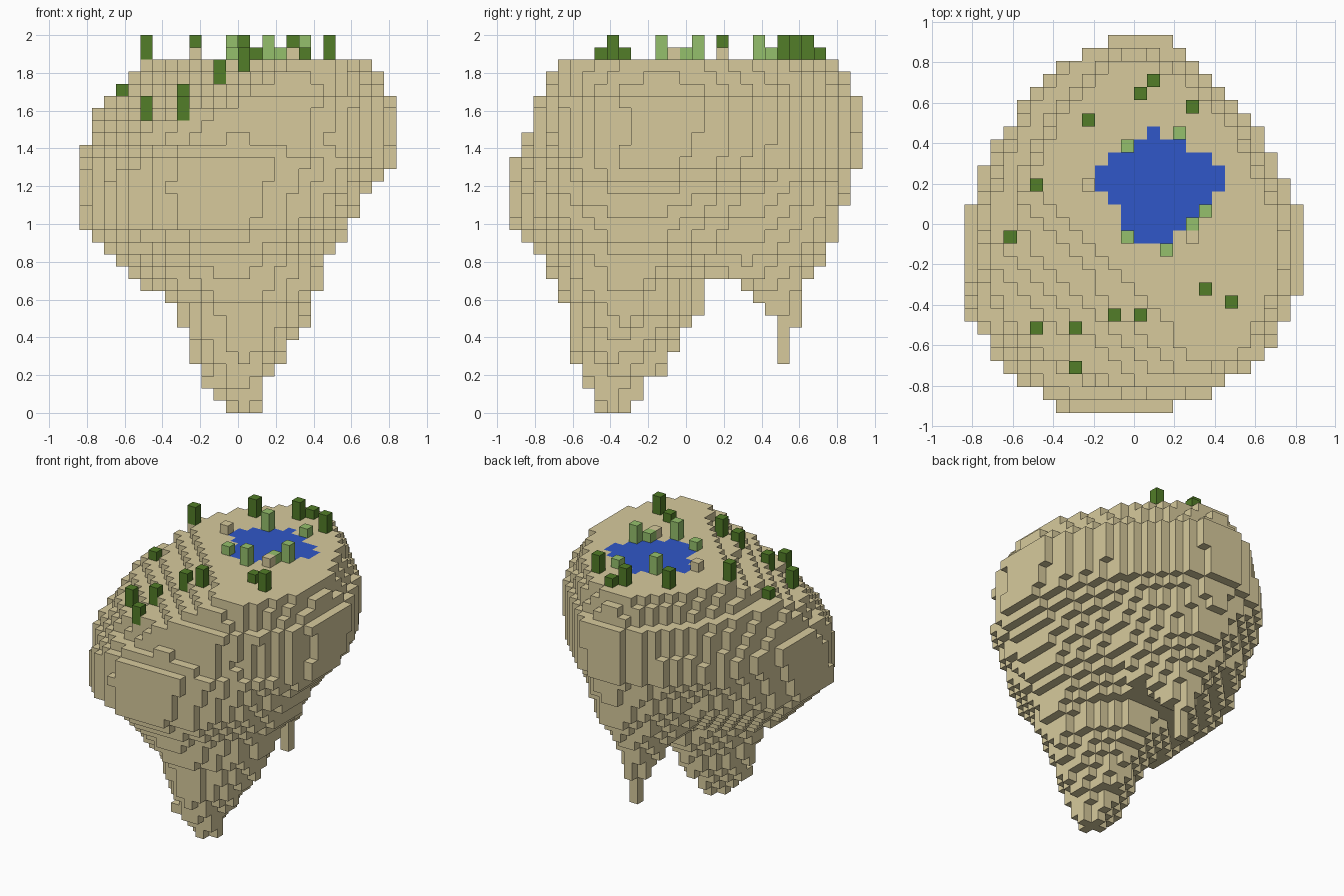
import bpy
from mathutils import Vector

cube = bpy.data.objects.get("Cube")
if cube:
    bpy.data.objects.remove(cube, do_unlink=True)

U = 2 / 31        # size of one block
LAYERS = 29       # layers of ground
BACK_X = 0.03     # x of the rearmost ridge


def material(name, rgb):
    mat = bpy.data.materials.new(name)
    mat.use_nodes = True
    colour = (*rgb, 1)
    mat.diffuse_color = colour
    bsdf = next(n for n in mat.node_tree.nodes if n.type == 'BSDF_PRINCIPLED')
    bsdf.inputs["Base Color"].default_value = colour
    bsdf.inputs["Roughness"].default_value = 0.9
    return mat


SAND = material("sandstone", (0.68, 0.59, 0.335))
WATER = material("water_blue", (0.03, 0.095, 0.58))
DARK = material("dark_green", (0.085, 0.205, 0.021))
LIGHT = material("light_green", (0.30, 0.53, 0.15))


def build_blocks(name, cells, mats, rule=None):
    """Skin a set of block cells, keeping only the exposed faces."""
    verts, faces, slots = {}, [], []
    for cell in sorted(cells):
        for axis in range(3):
            for side in (0, 1):
                near = list(cell)
                near[axis] += 2 * side - 1
                if tuple(near) in cells:
                    continue
                b, c = (axis + 1) % 3, (axis + 2) % 3
                loop = []
                for db, dc in ((0, 0), (1, 0), (1, 1), (0, 1)):
                    p = list(cell)
                    p[axis] += side
                    p[b] += db
                    p[c] += dc
                    loop.append(verts.setdefault(tuple(p), len(verts)))
                faces.append(loop if side else loop[::-1])
                slots.append(rule(cell, axis, side) if rule else 0)
    mesh = bpy.data.meshes.new(name)
    # blocks are centred on whole steps in y, and on half steps in x
    points = [Vector((x, y - 0.5, z)) * U for x, y, z in verts]
    mesh.from_pydata(points, [], faces)
    for mat in mats:
        mesh.materials.append(mat)
    mesh.polygons.foreach_set("material_index", slots)
    mesh.update()
    obj = bpy.data.objects.new(name, mesh)
    bpy.context.collection.objects.link(obj)
    return obj


# Height, then left, right, front and back limits, and x of the front ridge
MAIN = [
    (0.03, -.06, .13, -.48, -.29, .03),
    (0.16, -.20, .13, -.55, -.22, .03),
    (0.23, -.21, .20, -.57, -.10, .03),
    (0.42, -.27, .33, -.63, -.02, .03),
    (0.55, -.34, .40, -.63, .10, .02),
    (0.61, -.41, .40, -.69, .11, .02),
    (0.68, -.53, .46, -.69, .12, 0),
    (0.80, -.65, .47, -.75, .35, -.06),
    (0.94, -.78, .58, -.88, .60, -.12),
    (1.00, -.85, .60, -.94, .65, -.15),
    (1.20, -.85, .72, -.95, .81, -.16),
    (1.32, -.85, .84, -.95, .94, -.14),
    (1.39, -.84, .84, -.89, .94, -.08),
    (1.47, -.78, .84, -.83, .95, .02),
    (1.65, -.72, .84, -.82, .95, .20),
    (1.71, -.62, .78, -.76, .88, .25),
    (1.84, -.56, .72, -.70, .82, .32),
]
SPIKE = [
    (0.26, 0, .065, .48, .55, .03),
    (0.45, 0, .065, .48, .55, .03),
    (0.48, -.04, .10, .47, .62, .03),
    (0.68, -.13, .18, .28, .64, .03),
    (0.74, -.21, .25, .06, .69, .03),
    (0.94, -.36, .38, 0, .81, .03),
    (1.30, -.60, .54, 0, .88, .03),
]


def limits(profile, z):
    if z < profile[0][0] - 0.01:
        return None
    for low, high in zip(profile, profile[1:]):
        if z <= high[0]:
            t = max(0, (z - low[0]) / (high[0] - low[0]))
            return [a + (b - a) * t for a, b in zip(low[1:], high[1:])]
    return profile[-1][1:]


def inside(box, x, y, z):
    """Outline of four quarters: pointed low down, rounder higher up."""
    left, right, front, back, ridge = box
    cy = front + 0.41 * (back - front)
    cx = BACK_X if y > cy else ridge
    if y > cy:
        full = 1.5 if x > cx else 1.75
    else:
        full = 2.0 if x > cx else 1.75
    power = 1.35 + (full - 1.35) * min(1, max(0, (z - 0.5) / 0.6))
    dx = (x - cx) / ((right if x > cx else left) - cx)
    dy = (y - cy) / ((back if y > cy else front) - cy)
    return dx ** power + dy ** power <= 1


# Floating rock, with its front left cut down to a terraced slope
ground = set()
for k in range(LAYERS):
    z = (k + 0.5) * U
    boxes = [b for b in (limits(MAIN, z), limits(SPIKE, z) if z < 1.3 else None) if b]
    for i in range(-13, 13):
        for j in range(-14, 15):
            x, y = (i + 0.5) * U, j * U
            slope = 1.985 + 0.45 * x + 0.42 * y
            if (k + 1) * U <= slope + 0.03 and any(inside(b, x, y, z) for b in boxes):
                ground.add((i, j, k))

# Pond: first and last block of each row, front to back
POND = {-1: (0, 2), 0: (-1, 3), 1: (-1, 4), 2: (-2, 5), 3: (-3, 6),
        4: (-3, 6), 5: (-2, 5), 6: (0, 3), 7: (1, 1)}


def pond_rule(cell, axis, side):
    i, j, k = cell
    if axis == 2 and side and k == LAYERS - 1 and j in POND:
        return int(POND[j][0] <= i <= POND[j][1])
    return 0


build_blocks("island_rock", ground, [SAND, WATER], pond_rule)


def stand_on_ground(places):
    cells = set()
    for i, j, tall in places:
        base = max((c[2] for c in ground if c[:2] == (i, j)), default=LAYERS - 1) + 1
        cells.update((i, j, base + n) for n in range(tall))
    return cells


# Plants and stones: column, row, height in blocks
BUSHES = [(-8, 3, 2), (-4, 8, 2), (0, 10, 2), (1, 11, 1), (4, 9, 2),
          (5, -5, 1), (7, -6, 2), (0, -7, 2), (-2, -7, 2), (-5, -8, 2),
          (-8, -8, 2), (-5, -11, 2), (-10, -1, 1)]
REEDS = [(-1, 6, 2), (3, 7, 1), (5, 1, 2), (4, 0, 1), (2, -2, 2), (-1, -1, 1)]
STONES = [(-4, 3, 1), (4, -1, 1)]

build_blocks("bushes", stand_on_ground(BUSHES), [DARK])
build_blocks("pond_reeds", stand_on_ground(REEDS), [LIGHT])
build_blocks("stones", stand_on_ground(STONES), [SAND])
